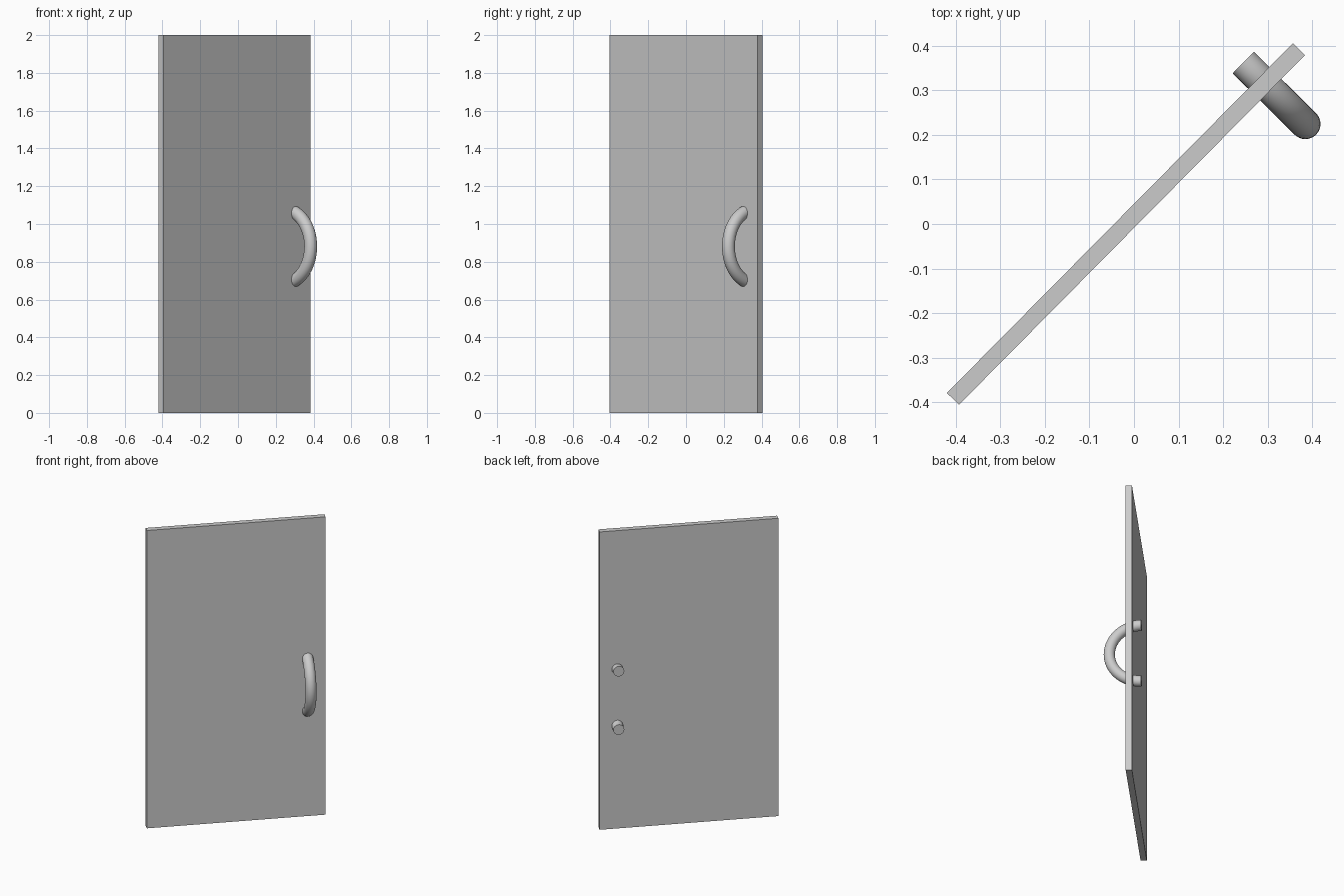
import bpy, bmesh, math
from mathutils import Matrix, Vector

if "Cube" in bpy.data.objects:
    bpy.data.objects.remove(bpy.data.objects["Cube"])

ANGLE = math.radians(45.3)   # door stands open at this angle


def add_object(name, bm, location):
    bmesh.ops.recalc_face_normals(bm, faces=bm.faces)
    mesh = bpy.data.meshes.new(name)
    bm.to_mesh(mesh)
    bm.free()
    ob = bpy.data.objects.new(name, mesh)
    bpy.context.collection.objects.link(ob)
    ob.location = location
    ob.rotation_euler.z = ANGLE
    return ob


# Flat door panel
bm = bmesh.new()
bmesh.ops.create_cube(bm, size=1, matrix=Matrix.Diagonal((1.105, 0.038, 2.0, 1)))
add_object("door_panel", bm, (-0.018, 0, 1))

# Handle: half ring passing through the panel, ends showing at the back
R, r = 0.196, 0.034
bm = bmesh.new()
profile = bmesh.ops.create_circle(
    bm, cap_ends=False, segments=32, radius=r,
    matrix=Matrix.Translation((0, 0, R)) @ Matrix.Rotation(math.pi / 2, 4, 'X'))
bmesh.ops.spin(bm, geom=bm.verts[:] + bm.edges[:], cent=(0, 0, 0),
               axis=Vector((1, 0, 0)), angle=math.pi, steps=32)
# Make sure the bow points to the front (-y)
if sum(v.co.y for v in bm.verts) > 0:
    bmesh.ops.rotate(bm, verts=bm.verts, cent=(0, 0, 0),
                     matrix=Matrix.Rotation(math.pi, 3, 'Z'))
bmesh.ops.holes_fill(bm, edges=[e for e in bm.edges if e.is_boundary], sides=0)
handle = add_object("door_handle", bm, (0.2455, 0.3625, 0.881))

bpy.context.view_layer.objects.active = handle
handle.select_set(True)
bpy.ops.object.shade_smooth_by_angle(angle=math.radians(40))
